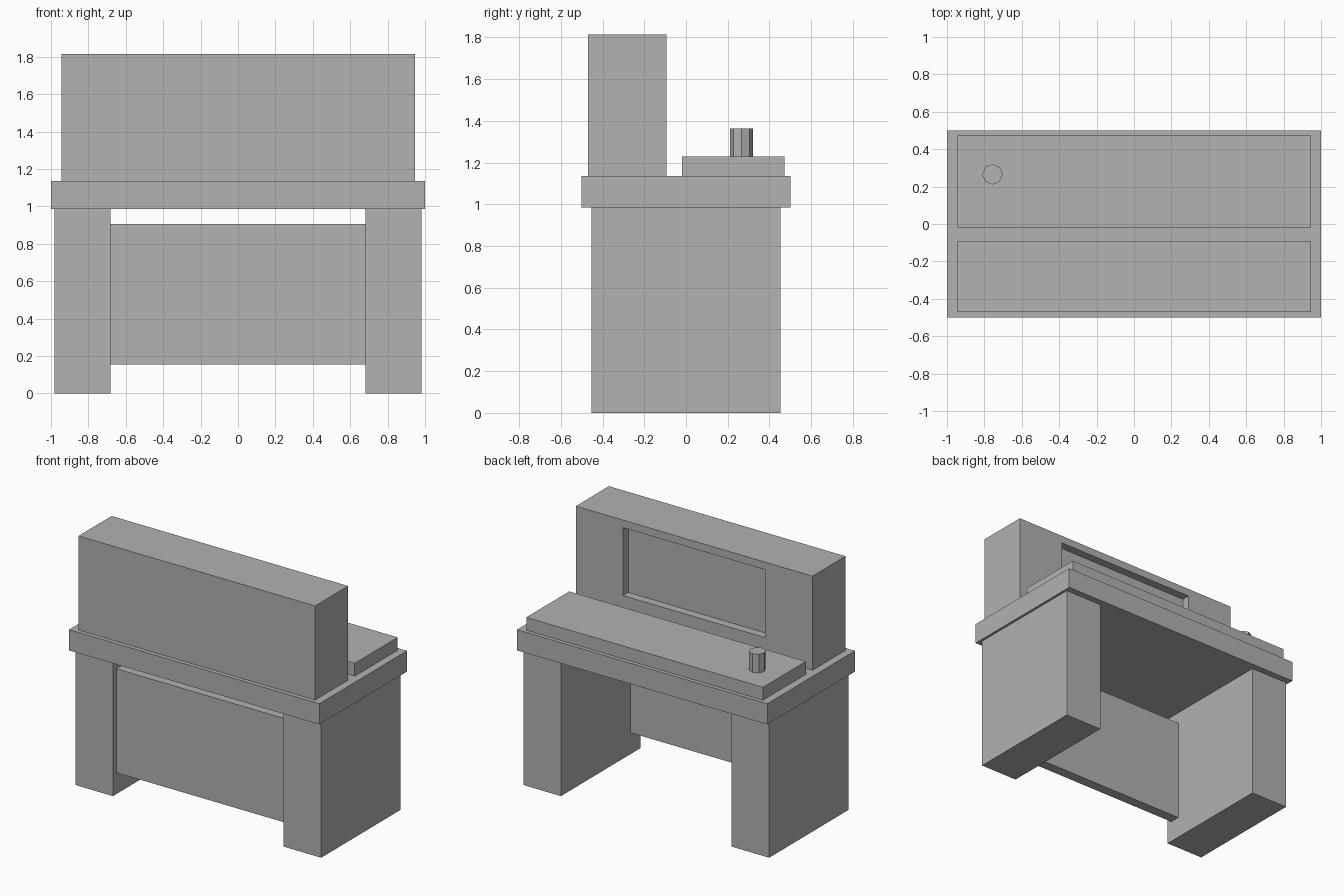
import bpy
import bmesh

if "Cube" in bpy.data.objects:
    bpy.data.objects.remove(bpy.data.objects["Cube"])

grey = bpy.data.materials.new("plain grey")
grey.diffuse_color = (0.445, 0.445, 0.445, 1)
grey.use_nodes = True
grey.node_tree.nodes["Principled BSDF"].inputs["Base Color"].default_value = grey.diffuse_color


def finish(name, bm):
    mesh = bpy.data.meshes.new(name)
    bm.to_mesh(mesh)
    bm.free()
    mesh.materials.append(grey)
    obj = bpy.data.objects.new(name, mesh)
    bpy.context.collection.objects.link(obj)
    return obj


def box_bmesh(x, y, z):
    """Box spanning the given (low, high) ranges."""
    bm = bmesh.new()
    bmesh.ops.create_cube(bm, size=1)
    for v in bm.verts:
        v.co = [r[0] if c < 0 else r[1] for c, r in zip(v.co, (x, y, z))]
    return bm


def box(name, x, y, z):
    return finish(name, box_bmesh(x, y, z))


# Side pedestals
for side, name in ((-1, "left_pedestal"), (1, "right_pedestal")):
    box(name, sorted((side * 0.682, side * 0.982)), (-0.453, 0.453), (0, 0.985))

# Modesty panel between the pedestals
box("modesty_panel", (-0.682, 0.682), (-0.415, -0.34), (0.155, 0.905))

# Worktop and raised control deck
box("worktop", (-1, 1), (-0.5, 0.5), (0.985, 1.135))
box("control_deck", (-0.945, 0.945), (-0.018, 0.472), (1.135, 1.228))

# Upright cabinet with a recessed screen facing the operator
bm = box_bmesh((-0.945, 0.945), (-0.47, -0.093), (1.135, 1.815))
face = max(bm.faces, key=lambda f: f.calc_center_median().y)
bmesh.ops.inset_region(bm, faces=[face], thickness=0.05)
mid = face.calc_center_median()
for v in face.verts:
    v.co.x = 0.568 if v.co.x > 0 else -0.568
    v.co.z = 1.76 if v.co.z > mid.z else 1.27
bmesh.ops.inset_individual(bm, faces=[face], thickness=0, depth=-0.06)
finish("screen_cabinet", bm)

# Eight-sided control knob
bm = bmesh.new()
bmesh.ops.create_cone(bm, cap_ends=True, segments=8, radius1=0.055,
                      radius2=0.055, depth=0.135)
bmesh.ops.translate(bm, verts=bm.verts, vec=(-0.757, 0.266, 1.2955))
finish("control_knob", bm)
